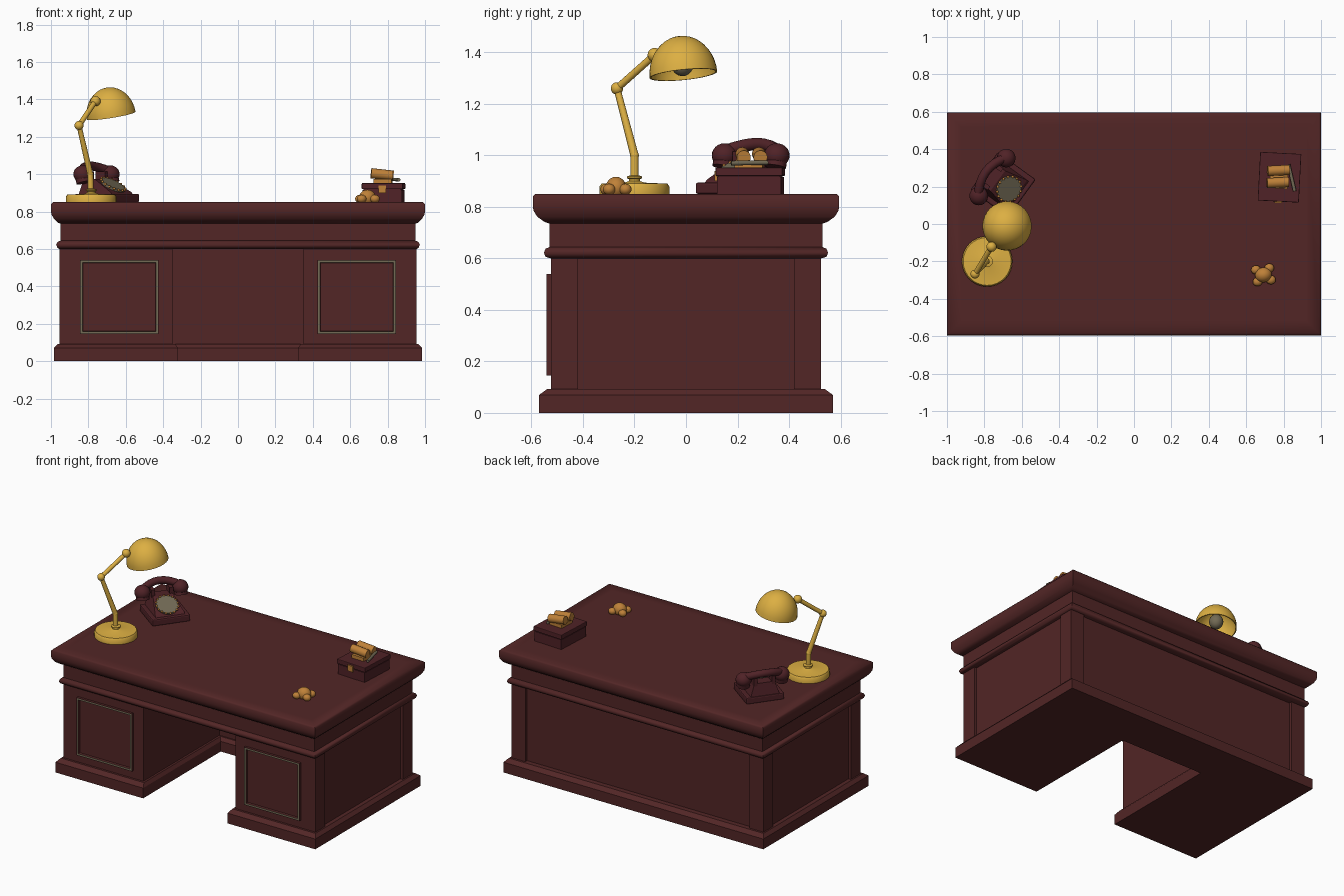
import bpy, bmesh, math
from mathutils import Vector, Matrix

if "Cube" in bpy.data.objects:
    bpy.data.objects.remove(bpy.data.objects["Cube"])


def material(name, rgb):
    m = bpy.data.materials.new(name)
    m.use_nodes = True
    m.diffuse_color = (*rgb, 1)
    m.node_tree.nodes["Principled BSDF"].inputs["Base Color"].default_value = (*rgb, 1)
    return m


WOOD = material("mahogany", (0.085, 0.019, 0.019))
PLUM = material("dark plum", (0.08, 0.016, 0.02))
GOLD = material("brass yellow", (0.72, 0.43, 0.055))
AMBER = material("amber", (0.52, 0.22, 0.04))
OLIVE = material("olive grey", (0.17, 0.145, 0.09))
TOP = 0.85


def finish(name, bm, mats, matrix=None, smooth=None):
    if matrix:
        bm.transform(matrix)
    bmesh.ops.recalc_face_normals(bm, faces=bm.faces[:])
    me = bpy.data.meshes.new(name)
    bm.to_mesh(me)
    bm.free()
    ob = bpy.data.objects.new(name, me)
    bpy.context.collection.objects.link(ob)
    for m in mats:
        me.materials.append(m)
    if smooth:
        bpy.ops.object.select_all(action="DESELECT")
        ob.select_set(True)
        bpy.context.view_layer.objects.active = ob
        bpy.ops.object.shade_smooth_by_angle(angle=math.radians(smooth))
    return ob


def new_box(lo, hi):
    bm = bmesh.new()
    lo, hi = Vector(lo), Vector(hi)
    bmesh.ops.create_cube(bm, size=1, matrix=Matrix.Translation((lo + hi) / 2)
                          @ Matrix.Diagonal((*(hi - lo), 1)))
    return bm


def box(name, lo, hi, mat, matrix=None, bevel=0):
    bm = new_box(lo, hi)
    if bevel:
        bmesh.ops.bevel(bm, geom=bm.edges[:], offset=bevel, segments=2, affect="EDGES", profile=0.5)
    return finish(name, bm, [mat], matrix)


def loft(name, outlines, mat, smooth=None):
    """Skin stacked outlines of equal point count and cap both ends."""
    bm = bmesh.new()
    rings = [[bm.verts.new(p) for p in o] for o in outlines]
    for a, b in zip(rings, rings[1:]):
        for i in range(len(a)):
            j = (i + 1) % len(a)
            bm.faces.new((a[i], a[j], b[j], b[i]))
    bm.faces.new(rings[0])
    bm.faces.new(rings[-1])
    return finish(name, bm, [mat], smooth=smooth)


def lathe(name, profile, mat, matrix, steps=32):
    bm = bmesh.new()
    vs = [bm.verts.new((r, 0, z)) for r, z in profile]
    es = [bm.edges.new(e) for e in zip(vs, vs[1:])]
    bmesh.ops.spin(bm, geom=vs + es, axis=(0, 0, 1), cent=(0, 0, 0), steps=steps, angle=math.tau)
    bmesh.ops.remove_doubles(bm, verts=bm.verts[:], dist=0.0002)
    return finish(name, bm, [mat], matrix, 40)


def ball(name, pos, scale, mat, matrix=Matrix()):
    bm = bmesh.new()
    bmesh.ops.create_uvsphere(bm, u_segments=20, v_segments=12, radius=1)
    return finish(name, bm, [mat], matrix @ Matrix.Translation(pos) @ Matrix.Diagonal((*scale, 1)), 60)


def rod(name, a, b, r, mat, matrix=Matrix(), r2=None):
    a, b = Vector(a), Vector(b)
    bm = bmesh.new()
    bmesh.ops.create_cone(bm, cap_ends=True, segments=20, radius1=r, radius2=r2 or r, depth=(b - a).length)
    turn = (b - a).to_track_quat("Z", "Y").to_matrix().to_4x4()
    return finish(name, bm, [mat], matrix @ Matrix.Translation((a + b) / 2) @ turn, 40)


# Desk top, frieze and moulding as one stepped loft
steps = [(.955, .525, .6), (.965, .545, .606), (.972, .552, .622), (.965, .545, .638), (.95, .53, .644),
         (.95, .53, .735), (.965, .55, .742), (.985, .578, .762), (.997, .592, .785), (1, .595, .8),
         (1, .595, .84), (.99, .585, TOP), (.92, .515, TOP)]
loft("desk_top", [[(-x, -y, z), (x, -y, z), (x, y, z), (-x, y, z)] for x, y, z in steps], WOOD, 50)


# Plinth with a kneehole notch
def notch(x, y, k, d, z):
    return [(-x, -y, z), (-k, -y, z), (-k, d, z), (k, d, z), (k, -y, z), (x, -y, z), (x, y, z), (-x, y, z)]


loft("plinth", [notch(.985, .57, .32, .27, 0), notch(.985, .57, .32, .27, .07),
                notch(.965, .54, .335, .29, .092)], WOOD)

# Pedestals, corner posts and doors on both sides
box("kneehole_back", (-.36, .3, .08), (.36, .505, .61), WOOD)
for side, s in (("left", 1), ("right", -1)):
    flip = Matrix.Diagonal((s, 1, 1, 1))
    box(side + "_pedestal", (.35, -.5, .08), (.937, .505, .61), WOOD, flip)
    box(side + "_front_post", (.35, -.525, .08), (.955, -.42, .61), WOOD, flip)
    box(side + "_back_post", (.85, .42, .08), (.955, .525, .61), WOOD, flip)
    bm = new_box((.425, -.542, .145), (.845, -.52, .54))
    front = min(bm.faces, key=lambda f: f.calc_center_median().y)
    bmesh.ops.inset_region(bm, faces=[front], thickness=.004)
    ring = bmesh.ops.inset_region(bm, faces=[front], thickness=.015)["faces"]
    for f in ring:
        f.material_index = 1
    bmesh.ops.inset_region(bm, faces=[front], thickness=.004, depth=-.014)
    finish(side + "_door", bm, [WOOD, OLIVE], flip)

# Lamp: base, jointed arm, dome shade and bulb
foot = Vector((-.785, -.2, TOP))
lathe("lamp_base", [(0, 0), (.135, 0), (.135, .03), (.128, .04), (.04, .044), (.022, .05), (.022, .058),
                    (.03, .062), (.03, .068), (.018, .072), (0, .072)], GOLD, Matrix.Translation(foot))
knee, elbow, wrist = (-.79, -.2, 1), (-.85, -.268, 1.26), (-.762, -.122, 1.39)
rod("lamp_stem", foot, knee, .016, GOLD)
rod("lamp_lower_arm", knee, elbow, .016, GOLD, r2=.013)
rod("lamp_upper_arm", elbow, wrist, .014, GOLD)
ball("lamp_knee", knee, (.017,) * 3, GOLD)
ball("lamp_elbow", elbow, (.024,) * 3, GOLD)
ball("lamp_wrist", wrist, (.027,) * 3, GOLD)
tilt = Vector((-.16, -.1, 1)).to_track_quat("Z", "Y").to_matrix().to_4x4()
head = Matrix.Translation((-.678, -.01, 1.313)) @ tilt
arc = [i * math.pi / 20 for i in range(11)]
outer = [(.132 * math.cos(a), .152 * math.sin(a)) for a in arc]
inner = [(.126 * math.cos(a), .146 * math.sin(a)) for a in reversed(arc)]
lathe("lamp_shade", outer + inner + outer[:1], GOLD, head)
ball("lamp_bulb", (0, 0, .045), (.045, .045, .05), OLIVE, head)
rod("lamp_socket", (0, 0, .08), (0, 0, .145), .025, GOLD, head)

# Telephone, turned toward the seat
phone = Matrix.Translation((-.70, .21, TOP)) @ Matrix.Rotation(math.radians(54), 4, "Z")
box("phone_base", (-.125, -.125, 0), (.125, .125, .045), PLUM, phone, .008)
bm = bmesh.new()
side = [(-.105, .04), (-.09, .055), (.035, .125), (.105, .125), (.12, .04)]
face = bm.faces.new([bm.verts.new((-.095, y, z)) for y, z in side])
moved = bmesh.ops.extrude_face_region(bm, geom=[face])["geom"]
for v in moved:
    if isinstance(v, bmesh.types.BMVert):
        v.co.x = .095
for v in bm.verts:
    if v.co.z > .1:
        v.co.x *= .7
finish("phone_body", bm, [PLUM], phone)
dial = phone @ Matrix.Translation((0, -.035, .088)) @ Matrix.Rotation(math.radians(29), 4, "X")
rod("phone_dial", (0, 0, -.01), (0, 0, .012), .07, OLIVE, dial)
for i in range(16):
    a = i * math.tau / 16
    ball("dial_stud", (.07 * math.cos(a), .07 * math.sin(a), .01), (.007,) * 3, AMBER, dial)
for s in (-1, 1):
    box("phone_cradle", (s * .06 - .012, .05, .11), (s * .06 + .012, .11, .165), PLUM, phone)
    ball("handset_cup", (s * .125, .07, .15), (.05, .05, .047), PLUM, phone)
    rod("handset_rim", (s * .125, .06, .105), (s * .125, .068, .135), .042, PLUM, phone)
curve = bpy.data.curves.new("handset_grip", "CURVE")
curve.dimensions = "3D"
curve.bevel_depth = .024
curve.use_fill_caps = True
spline = curve.splines.new("POLY")
spline.points.add(8)
for i, p in enumerate(spline.points):
    t = i / 4 - 1
    p.co = (.13 * t, .115 - .045 * t * t, .194 - .03 * t * t, 1)
curve.materials.append(PLUM)
grip = bpy.data.objects.new("handset_grip", curve)
grip.matrix_world = phone
bpy.context.collection.objects.link(grip)

# Small lidded box with a latch and two rolls on top
case = Matrix.Translation((.778, .25, TOP)) @ Matrix.Rotation(math.radians(-3), 4, "Z")
box("case_body", (-.105, -.125, 0), (.105, .125, .066), PLUM, case)
box("case_lid", (-.11, -.13, .07), (.11, .13, .102), PLUM, case, .004)
box("case_seam", (-.1, -.12, .06), (.1, .12, .075), PLUM, case)
box("case_latch", (-.02, -.138, .05), (.02, -.128, .09), AMBER, case)
box("roll_stand", (-.05, -.06, .1), (.045, .05, .125), AMBER, case)
for y in (-.035, .03):
    rod("roll", (-.065, y, .155), (.05, y + .012, .142), .027, AMBER, case)
rod("roll_bar", (.045, .07, .122), (.085, -.07, .12), .009, OLIVE, case)

# Lobed paperweight
weight = Matrix.Translation((.692, -.272, TOP)) @ Matrix.Rotation(math.radians(8), 4, "Z")
ball("paperweight_core", (0, 0, .025), (.045, .04, .042), AMBER, weight)
for x in (-1, 1):
    for y in (-1, 1):
        ball("paperweight_lobe", (x * .036, y * .032, .018), (.026, .024, .022), AMBER, weight)
